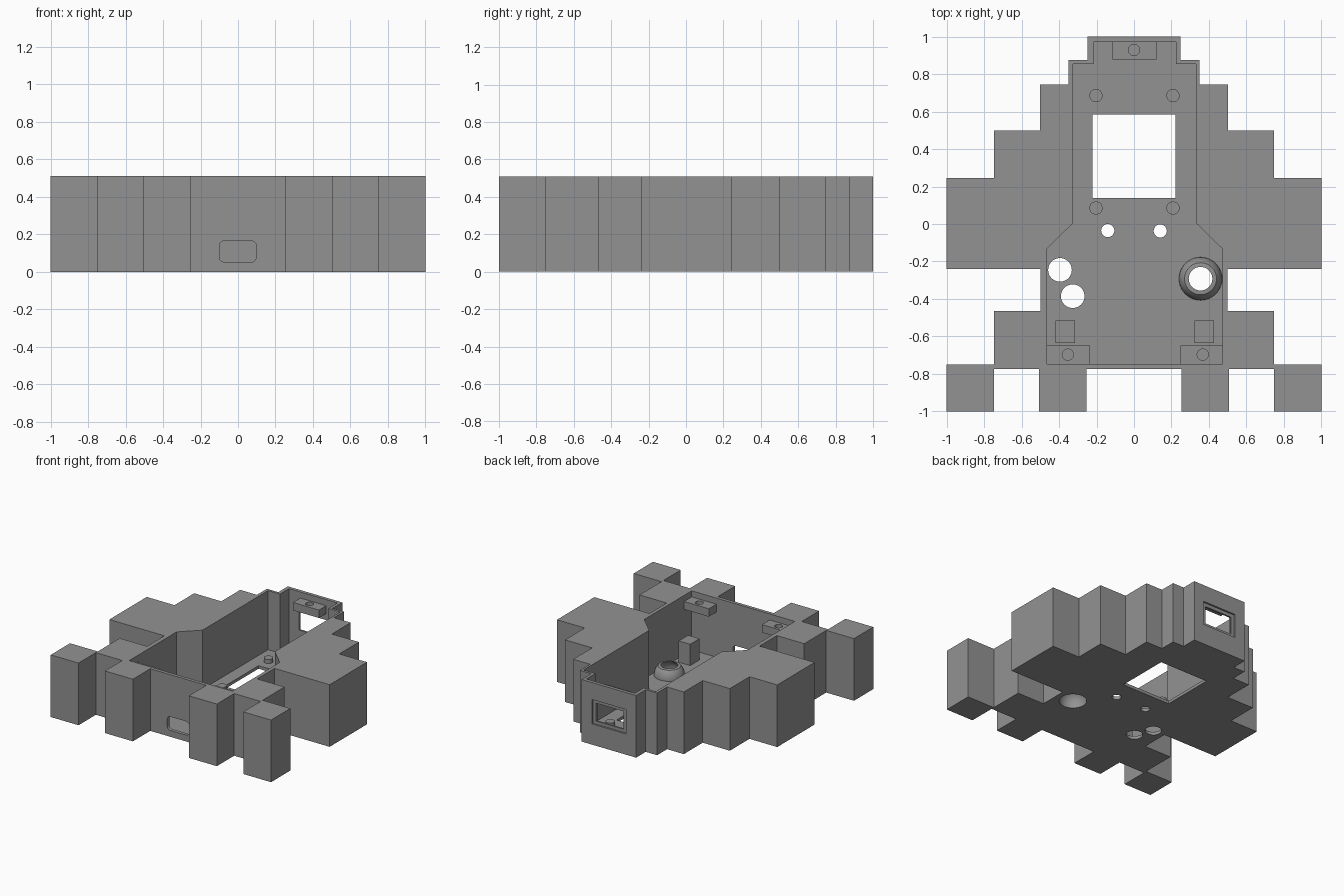
import bpy, bmesh, math

if "Cube" in bpy.data.objects:
    bpy.data.objects.remove(bpy.data.objects["Cube"])

HEIGHT, FLOOR = 0.51, 0.025
grey = bpy.data.materials.new("plain grey")
grey.diffuse_color = (0.29, 0.29, 0.29, 1)
grey.use_nodes = True
grey.node_tree.nodes["Principled BSDF"].inputs["Base Color"].default_value = grey.diffuse_color


def finish(name, bm):
    bmesh.ops.recalc_face_normals(bm, faces=bm.faces[:])
    mesh = bpy.data.meshes.new(name)
    bm.to_mesh(mesh)
    bm.free()
    mesh.materials.append(grey)
    obj = bpy.data.objects.new(name, mesh)
    bpy.context.collection.objects.link(obj)
    return obj


def prism(name, points, z0, z1):
    """Extrude a plan outline from z0 to z1."""
    bm = bmesh.new()
    face = bm.faces.new([bm.verts.new((x, y, z0)) for x, y in points])
    ext = bmesh.ops.extrude_face_region(bm, geom=[face])["geom"]
    for v in ext:
        if isinstance(v, bmesh.types.BMVert):
            v.co.z = z1
    return finish(name, bm)


def box(name, x0, x1, y0, y1, z0, z1):
    return prism(name, [(x0, y0), (x1, y0), (x1, y1), (x0, y1)], z0, z1)


def disc(name, x, y, r, z0, z1, n=40):
    ring = [(x + r * math.cos(i * math.tau / n), y + r * math.sin(i * math.tau / n)) for i in range(n)]
    return prism(name, ring, z0, z1)


def mirrored(half, shift=0):
    return [(x + shift, y) for x, y in half] + [(shift - x, y) for x, y in reversed(half)]


def cut(target, *cutters):
    bpy.context.view_layer.objects.active = target
    for c in cutters:
        mod = target.modifiers.new("cut", 'BOOLEAN')
        mod.operation, mod.solver, mod.object = 'DIFFERENCE', 'EXACT', c
        bpy.ops.object.modifier_apply(modifier=mod.name)
        bpy.data.objects.remove(c)


def smooth(obj):
    bpy.ops.object.select_all(action='DESELECT')
    obj.select_set(True)
    bpy.context.view_layer.objects.active = obj
    bpy.ops.object.shade_smooth_by_angle(angle=math.radians(30))


# stepped pixel-style case body
outline = [(0.247, 1), (0.247, 0.875), (0.35, 0.875), (0.35, 0.745), (0.502, 0.745), (0.502, 0.5),
           (0.748, 0.5), (0.748, 0.245), (1, 0.245), (1, -0.24), (0.5, -0.24), (0.5, -0.465),
           (0.748, -0.465), (0.748, -0.75), (1, -0.75), (1, -1), (0.748, -1), (0.748, -0.775),
           (0.508, -0.775), (0.508, -1), (0.254, -1), (0.254, -0.775)]
case = prism("case_body", mirrored(outline), 0, HEIGHT)

# hollow interior
cavity = [(0.22, 0.972), (0.22, 0.855), (0.328, 0.855), (0.328, 0.005), (0.468, -0.132), (0.468, -0.747)]
cut(case, prism("cavity", mirrored(cavity, 0.003), FLOOR, 0.7))

# floor openings: screen window, buttons, small holes, stick
cut(case, box("screen_window", -0.222, 0.222, 0.14, 0.583, -0.1, 0.1))
for x, y, r in [(-0.395, -0.245, 0.063), (-0.327, -0.385, 0.063), (-0.14, -0.035, 0.035),
                (0.14, -0.037, 0.035), (0.355, -0.292, 0.104)]:
    cut(case, disc("floor_hole", x, y, r, -0.1, 0.1))

# rear window with a recessed frame
cut(case, box("rear_recess", -0.155, 0.155, 0.986, 1.1, 0.17, 0.37),
    box("rear_opening", -0.125, 0.125, 0.95, 1.1, 0.195, 0.342))

# rounded slot in the front wall
slot_points = []
for cx, cz, start in [(0.07, 0.137, 0), (-0.072, 0.137, 90), (-0.072, 0.08, 180), (0.07, 0.08, 270)]:
    for i in range(7):
        a = math.radians(start + 15 * i)
        slot_points.append((cx + 0.028 * math.cos(a), cz + 0.028 * math.sin(a)))
slot = prism("front_slot", slot_points, 0.72, 0.8)
for v in slot.data.vertices:
    v.co = (v.co.x, -v.co.z, v.co.y)
bm = bmesh.new()
bm.from_mesh(slot.data)
bmesh.ops.recalc_face_normals(bm, faces=bm.faces[:])
bm.to_mesh(slot.data)
bm.free()
cut(case, slot)
smooth(case)

# screw blocks under the lid
for name, x0, x1, y0, y1, hx, hy in [("rear_screw_block", -0.115, 0.12, 0.878, 0.976, 0, 0.928),
                                     ("left_screw_block", -0.468, -0.235, -0.75, -0.648, -0.353, -0.697),
                                     ("right_screw_block", 0.247, 0.474, -0.75, -0.648, 0.367, -0.697)]:
    block = box(name, x0, x1, y0, y1, 0.395, 0.46)
    cut(block, disc("screw_hole", hx, hy, 0.03, 0.3, 0.6, 32))
    smooth(block)

# board support posts
for name, x in [("left_support_post", -0.366), ("right_support_post", 0.374)]:
    box(name, x - 0.052, x + 0.052, -0.636, -0.514, FLOOR - 0.005, 0.2)

# screen locating pegs
for x in (-0.203, 0.208):
    for y in (0.085, 0.685):
        smooth(disc("screen_peg", x, y, 0.035, FLOOR - 0.005, 0.058, 32))

# hollow dome around the stick
profile = [(0.104, 0), (0.115, 0.0)]
profile += [(0.115 * math.cos(math.radians(a)), FLOOR + 0.115 * math.sin(math.radians(a)))
            for a in range(0, 47, 6)]
profile += [(0.063, 0.105)]
profile += [(0.104 * math.cos(math.radians(a)), FLOOR + 0.104 * math.sin(math.radians(a)))
            for a in range(48, -1, -6)]
bm = bmesh.new()
verts = [bm.verts.new((0.355 + r, -0.292, z)) for r, z in profile]
edges = [bm.edges.new((verts[i], verts[(i + 1) % len(verts)])) for i in range(len(verts))]
bmesh.ops.spin(bm, geom=verts + edges, cent=(0.355, -0.292, 0), axis=(0, 0, 1),
               angle=math.tau, steps=48, use_duplicate=False)
bmesh.ops.remove_doubles(bm, verts=bm.verts[:], dist=0.0005)
smooth(finish("stick_dome", bm))
